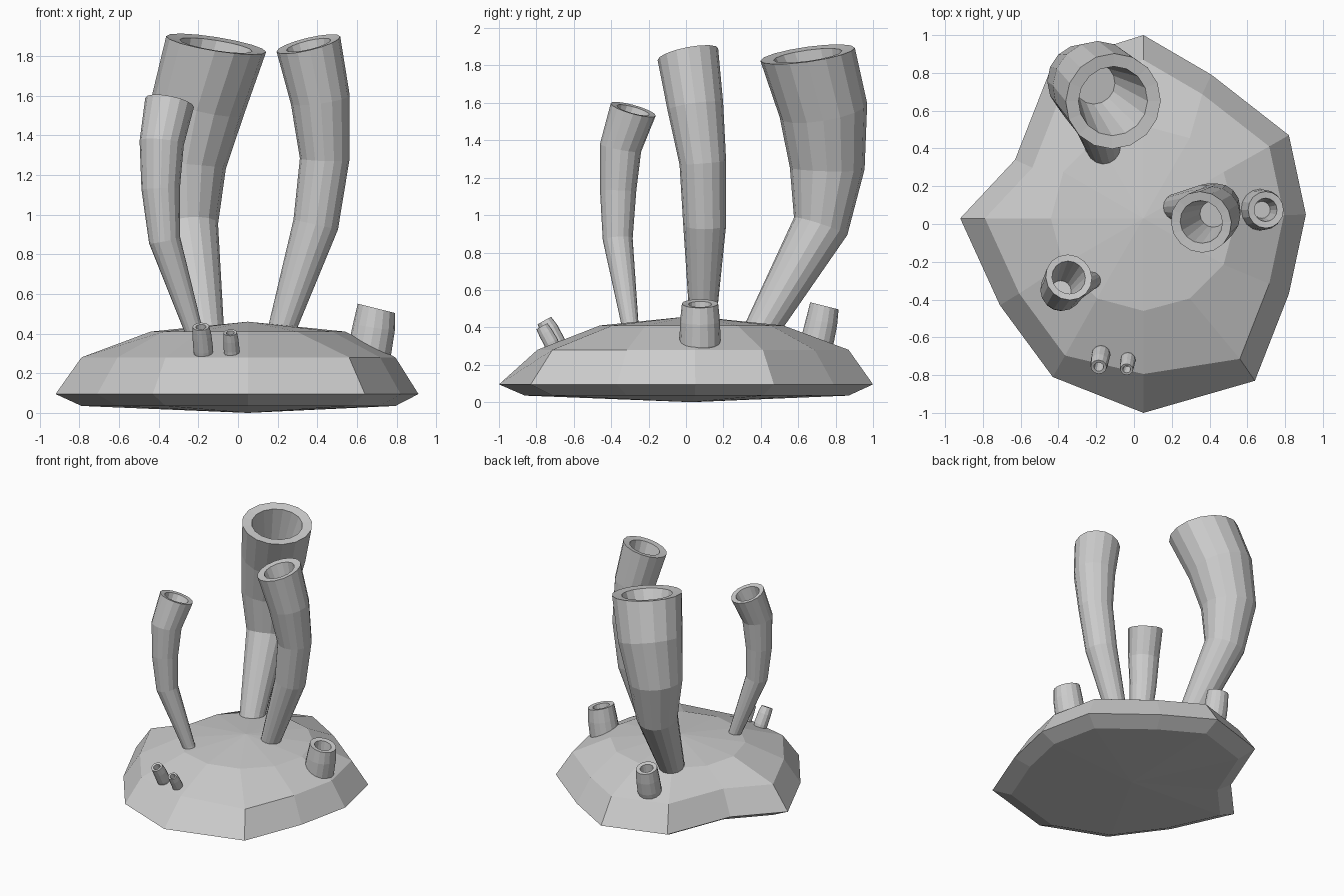
import bpy, bmesh, math
from mathutils import Vector


def finish(bm, name):
    bmesh.ops.recalc_face_normals(bm, faces=bm.faces)
    me = bpy.data.meshes.new(name)
    bm.to_mesh(me)
    bm.free()
    ob = bpy.data.objects.new(name, me)
    bpy.context.collection.objects.link(ob)
    return ob


def bridge(bm, a, b):
    n = len(a)
    for i in range(n):
        j = (i + 1) % n
        bm.faces.new((a[i], a[j], b[j], b[i]))


def fan(bm, ring, tip):
    for i in range(len(ring)):
        bm.faces.new((ring[i], ring[(i + 1) % len(ring)], tip))


# Faceted rock: irregular outline, scaled rings, shallow apex above and below
CX, CY = 0.05, 0.03
outline = [(0.91, 0.05), (0.82, 0.47), (0.41, 0.79), (0.05, 1.0),
           (-0.43, 0.85), (-0.63, 0.34), (-0.92, 0.03), (-0.71, -0.43),
           (-0.43, -0.81), (0.05, -1.0), (0.64, -0.83), (0.82, -0.37)]


def scaled(s, z, front=None):
    pts = []
    for i, (x, y) in enumerate(outline):
        k = front if front and i == 9 else s
        pts.append((CX + (x - CX) * k, CY + (y - CY) * k, z))
    return pts


bm = bmesh.new()
crown = [(CX + 0.49 * math.cos(i * math.pi / 6),
          CY + 0.49 * math.sin(i * math.pi / 6), 0.41) for i in range(12)]
levels = [scaled(0.865, 0.035), scaled(1, 0.095), scaled(0.865, 0.28, 0.8), crown]
rings = [[bm.verts.new(p) for p in lv] for lv in levels]
for a, b in zip(rings, rings[1:]):
    bridge(bm, a, b)
fan(bm, rings[0], bm.verts.new((CX, CY, 0)))
fan(bm, rings[-1], bm.verts.new((CX, CY, 0.46)))
finish(bm, "rock_base")


# Hollow sponge tube: path of (x, y, z, radius), last ring uses rim normal
def tube(name, path, rim_normal, wall, floor_at, floor_r, sides=16):
    bm = bmesh.new()
    P = [Vector(p[:3]) for p in path]
    R = [p[3] for p in path]
    last = len(P) - 1

    def ring(c, n, r):
        u = Vector((0, 1, 0)).cross(n).normalized()
        v = n.cross(u)
        return [bm.verts.new(c + r * (math.cos(t) * u + math.sin(t) * v))
                for t in (2 * math.pi * i / sides for i in range(sides))]

    top = Vector(rim_normal).normalized()
    normals = []
    for i in range(last):
        d = (P[i + 1] - P[i]).normalized()
        if i:
            d = (d + (P[i] - P[i - 1]).normalized()).normalized()
        normals.append(d)
    normals.append(top)
    rs = [ring(P[i], normals[i], R[i]) for i in range(last + 1)]
    # rim, then bore narrowing to a floor disc
    rs.append(ring(P[-1] - top * wall * 0.1, top, R[-1] - wall))
    f = P[-1].lerp(P[-2], floor_at)
    rs.append(ring(f, (normals[-2] + top).normalized(), floor_r))
    for a, b in zip(rs, rs[1:]):
        bridge(bm, a, b)
    bm.faces.new(rs[0])
    bm.faces.new(rs[-1])
    return finish(bm, name)


# Three tall tubes
tube("tall_tube_back",
     [(-0.14, 0.34, 0.28, 0.08), (-0.165, 0.42, 0.42, 0.095),
      (-0.25, 0.72, 0.94, 0.15), (-0.26, 0.755, 1.25, 0.2),
      (-0.20, 0.735, 1.56, 0.237), (-0.11, 0.65, 1.86, 0.255)],
     (0.16, -0.14, 1), 0.07, 1.1, 0.11)
tube("tall_tube_right",
     [(0.17, 0.09, 0.3, 0.06), (0.22, 0.09, 0.42, 0.07),
      (0.392, 0.10, 0.95, 0.115), (0.437, 0.09, 1.28, 0.125),
      (0.415, 0.05, 1.58, 0.15), (0.355, 0.01, 1.86, 0.165)],
     (-0.24, -0.2, 1), 0.05, 1.05, 0.07)
tube("tall_tube_front",
     [(-0.18, -0.29, 0.3, 0.04), (-0.225, -0.30, 0.42, 0.046),
      (-0.37, -0.365, 0.87, 0.08), (-0.39, -0.363, 1.13, 0.097),
      (-0.385, -0.35, 1.36, 0.112), (-0.345, -0.282, 1.565, 0.125)],
     (0.2, 0.28, 1), 0.035, 1.05, 0.055)

# Four short buds
tube("short_tube_right",
     [(0.64, 0.075, 0.24, 0.1), (0.665, 0.075, 0.32, 0.11),
      (0.685, 0.075, 0.43, 0.107), (0.698, 0.075, 0.527, 0.097)],
     (0.25, 0, 1), 0.035, 1.6, 0.045)
tube("short_tube_back",
     [(-0.17, 0.68, 0.24, 0.08), (-0.17, 0.705, 0.34, 0.088),
      (-0.17, 0.725, 0.43, 0.085), (-0.17, 0.74, 0.515, 0.078)],
     (0, 0.25, 1), 0.03, 1.6, 0.036)
tube("bud_left",
     [(-0.172, -0.67, 0.26, 0.044), (-0.175, -0.695, 0.32, 0.05),
      (-0.182, -0.73, 0.39, 0.048), (-0.187, -0.757, 0.435, 0.042)],
     (-0.05, -0.55, 1), 0.016, 1.4, 0.018, 12)
tube("bud_right",
     [(-0.03, -0.70, 0.26, 0.036), (-0.032, -0.722, 0.32, 0.04),
      (-0.036, -0.75, 0.37, 0.038), (-0.039, -0.77, 0.405, 0.034)],
     (-0.05, -0.55, 1), 0.013, 1.4, 0.015, 12)
